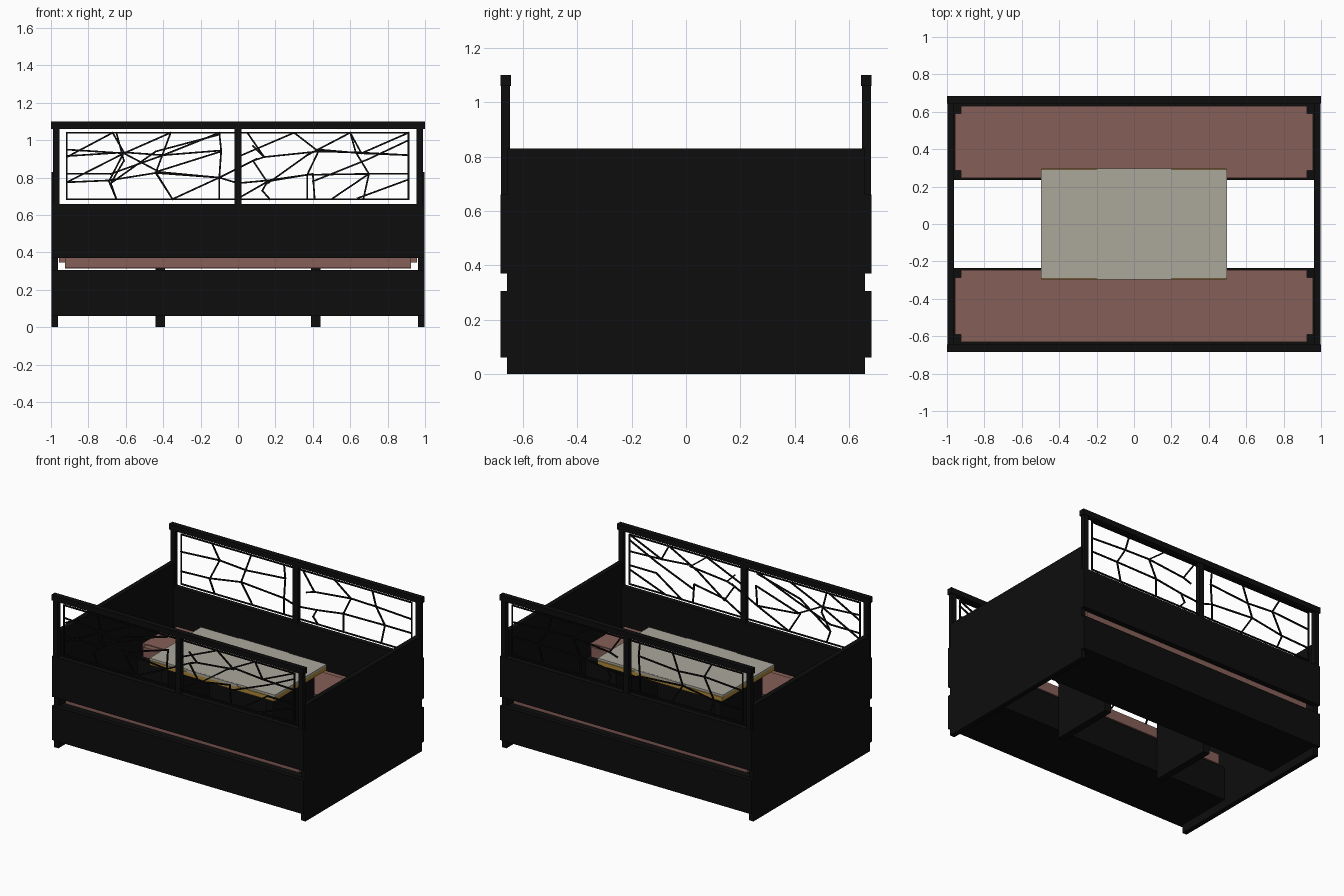
import bpy, bmesh
from mathutils import Vector


def material(name, rgb):
    m = bpy.data.materials.new(name)
    m.diffuse_color = (*rgb, 1)
    return m


BLACK = material("black_wood", (0.004, 0.004, 0.004))
ROSE = material("rose_fabric", (0.24, 0.114, 0.098))
STONE = material("pale_stone", (0.41, 0.39, 0.33))
GOLD = material("gold_trim", (0.42, 0.24, 0.04))


def finish(name, bm, mat):
    bmesh.ops.recalc_face_normals(bm, faces=bm.faces)
    me = bpy.data.meshes.new(name)
    bm.to_mesh(me)
    bm.free()
    me.materials.append(mat)
    ob = bpy.data.objects.new(name, me)
    bpy.context.collection.objects.link(ob)
    return ob


def add_box(bm, x, y, z):
    """Box from (min, max) ranges."""
    vs = bmesh.ops.create_cube(bm, size=1)["verts"]
    for v in vs:
        v.co = [(r[0] + r[1]) / 2 + c * (r[1] - r[0]) for r, c in zip((x, y, z), v.co)]


def box(name, x, y, z, mat):
    bm = bmesh.new()
    add_box(bm, x, y, z)
    return finish(name, bm, mat)


def span(s, a, b):
    """Range a..b on the side given by the sign s."""
    return (a, b) if s > 0 else (-b, -a)


def wires(name, y, paths, w=0.009):
    """Thin square bars along paths of (x, z) points."""
    bm = bmesh.new()
    for path in paths:
        for a, b in zip(path, path[1:]):
            p, q = Vector((a[0], y, a[1])), Vector((b[0], y, b[1]))
            d = (q - p).normalized()
            n = Vector((-d.z, 0, d.x)) * w / 2
            t = Vector((0, w / 2, 0))
            p, q = p - d * w / 2, q + d * w / 2
            ends = [[bm.verts.new(c + o) for o in (n + t, n - t, -n - t, -n + t)] for c in (p, q)]
            bm.faces.new(ends[0])
            bm.faces.new(ends[1])
            for i in range(4):
                j = (i + 1) % 4
                bm.faces.new((ends[0][i], ends[0][j], ends[1][j], ends[1][i]))
    return finish(name, bm, BLACK)


# End walls and the two panels that carry the table
for s, side in ((-1, "left"), (1, "right")):
    box(side + "_end_wall", span(s, 0.962, 0.997), (-0.66, 0.66), (0, 0.83), BLACK)
    box(side + "_table_support", span(s, 0.39, 0.44), (-0.235, 0.235), (0, 0.59), BLACK)

# Benches with backrests and screen frames
for s, side in ((-1, "front"), (1, "back")):
    box(side + "_bench_base", (-0.965, 0.965), span(s, 0.235, 0.65), (0.06, 0.3), BLACK)
    box(side + "_base_panel", (-0.997, 0.997), span(s, 0.65, 0.684), (0.06, 0.305), BLACK)
    box(side + "_backrest", (-0.997, 0.997), span(s, 0.645, 0.684), (0.37, 0.66), BLACK)
    box(side + "_top_rail", (-1, 1), span(s, 0.645, 0.684), (1.06, 1.1), BLACK)
    for nm, x in (("left", (-0.99, -0.955)), ("middle", (-0.02, 0.02)), ("right", (0.955, 0.99))):
        box(f"{side}_{nm}_post", x, span(s, 0.648, 0.681), (0.65, 1.065), BLACK)
    # cushion with stepped edges
    bm = bmesh.new()
    add_box(bm, (-0.925, 0.925), span(s, 0.285, 0.59), (0.315, 0.395))
    add_box(bm, (-0.925, 0.925), span(s, 0.247, 0.63), (0.318, 0.39))
    add_box(bm, (-0.957, 0.957), span(s, 0.285, 0.59), (0.345, 0.392))
    finish(side + "_cushion", bm, ROSE)

# Irregular screen bars
frame = [[(-0.915, 0.685), (0.912, 0.685), (0.912, 1.04), (-0.915, 1.04), (-0.915, 0.685)]]
back_bars = [
    [(-0.67, 1.04), (-0.61, 0.935), (-0.69, 0.78), (-0.65, 0.685)],
    [(-0.36, 1.04), (-0.44, 0.825), (-0.35, 0.685)],
    [(-0.1, 1.04), (-0.09, 0.945), (-0.1, 0.8), (-0.1, 0.685)],
    [(-0.915, 0.915), (-0.61, 0.935), (-0.4, 0.92), (-0.09, 0.945)],
    [(-0.915, 0.775), (-0.69, 0.785), (-0.44, 0.825), (-0.1, 0.8), (0, 0.77), (0.16, 0.785), (0.37, 0.815),
     (0.7, 0.82), (0.912, 0.82)],
    [(0.05, 1.04), (0.14, 0.91), (0.43, 0.94), (0.63, 0.935), (0.912, 0.92)],
    [(0.3, 1.04), (0.43, 0.94), (0.37, 0.815), (0.37, 0.685)],
    [(0.6, 1.04), (0.63, 0.935), (0.7, 0.82), (0.67, 0.685)],
    [(0.14, 0.91), (0.08, 0.89)],
    [(0.16, 0.785), (0.13, 0.73), (0.17, 0.685)],
]
front_bars = [
    [(-0.65, 1.04), (-0.61, 0.89), (-0.68, 0.77), (-0.65, 0.685)],
    [(-0.915, 0.95), (-0.61, 0.93), (-0.36, 1.04)],
    [(-0.915, 0.775), (-0.61, 0.93), (-0.42, 0.83), (-0.1, 0.8), (0.1, 0.9)],
    [(-0.915, 0.91), (-0.67, 1.04)],
    [(-0.915, 0.82), (-0.68, 0.82), (-0.4, 0.92), (-0.1, 1.04)],
    [(-0.68, 0.77), (-0.44, 0.94), (-0.1, 1.03)],
    [(-0.35, 0.685), (-0.1, 0.8), (-0.09, 0.94), (-0.44, 0.83), (-0.35, 0.685)],
    [(0.08, 0.97), (0.14, 0.91), (0.08, 0.89), (0.16, 0.77), (0.37, 0.92), (0.6, 1.04)],
    [(0.14, 0.91), (0.43, 0.94), (0.3, 1.04)],
    [(0.02, 0.92), (0.3, 1.04)],
    [(0.02, 0.7), (0.16, 0.78), (0.4, 0.82), (0.41, 0.685)],
    [(0.43, 0.95), (0.66, 0.93), (0.6, 1.04)],
    [(0.66, 0.93), (0.912, 1.04)],
    [(0.66, 0.93), (0.912, 0.92)],
    [(0.5, 0.685), (0.7, 0.82), (0.912, 0.82)],
    [(0.4, 0.78), (0.7, 0.9), (0.912, 1.0)],
    [(0.64, 0.69), (0.912, 0.79)],
]
wires("back_screen", 0.664, frame + back_bars)
wires("front_screen", -0.664, frame + front_bars)

# Table: gold-edged body with a stone top
box("table_body", (-0.495, 0.495), (-0.297, 0.297), (0.585, 0.615), GOLD)
box("table_top", (-0.497, 0.497), (-0.291, 0.291), (0.615, 0.63), STONE)
box("table_top_middle", (-0.2, 0.2), (-0.298, 0.298), (0.612, 0.6295), STONE)
